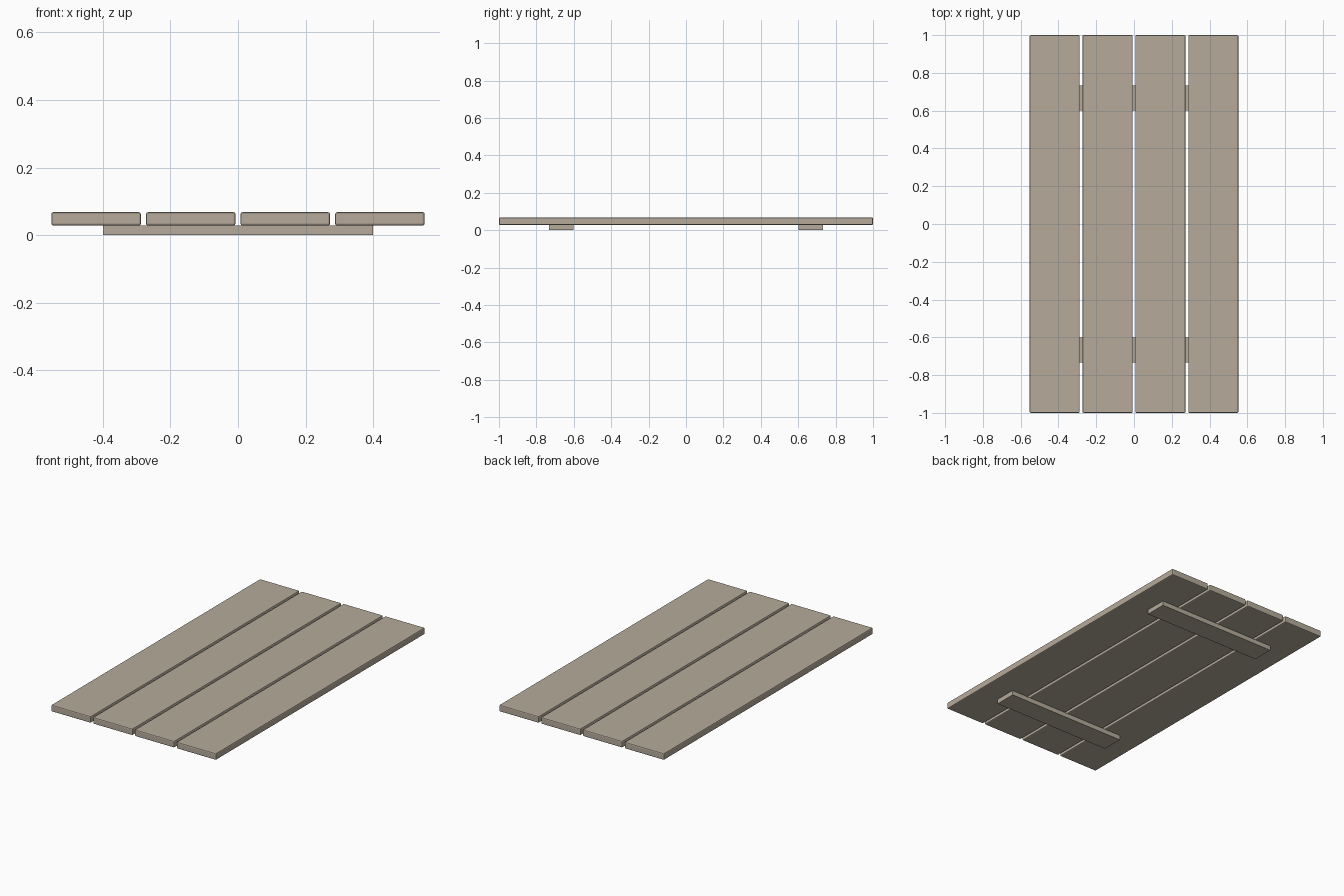
import bpy

if "Cube" in bpy.data.objects:
    bpy.data.objects.remove(bpy.data.objects["Cube"])

wood = bpy.data.materials.new("weathered_wood")
wood.diffuse_color = (0.47, 0.41, 0.33, 1)
wood.use_nodes = True
wood.node_tree.nodes["Principled BSDF"].inputs["Base Color"].default_value = wood.diffuse_color


def box(name, center, size, bevel):
    bpy.ops.mesh.primitive_cube_add(size=1, location=center)
    ob = bpy.context.object
    ob.name = name
    ob.scale = size
    bpy.ops.object.transform_apply(location=False, rotation=False, scale=True)
    ob.data.materials.append(wood)
    if bevel:
        mod = ob.modifiers.new("rounded_edges", "BEVEL")
        mod.width = bevel
        mod.segments = 2
    return ob


# four long planks with narrow gaps
for i in range(4):
    box(f"plank_{i + 1}", (-0.42 + 0.28 * i, 0, 0.048), (0.265, 2.0, 0.04), 0.006)

# two battens underneath
for name, s in (("front_batten", -1), ("back_batten", 1)):
    box(name, (0, s * 0.667, 0.014), (0.8, 0.133, 0.028), 0)
